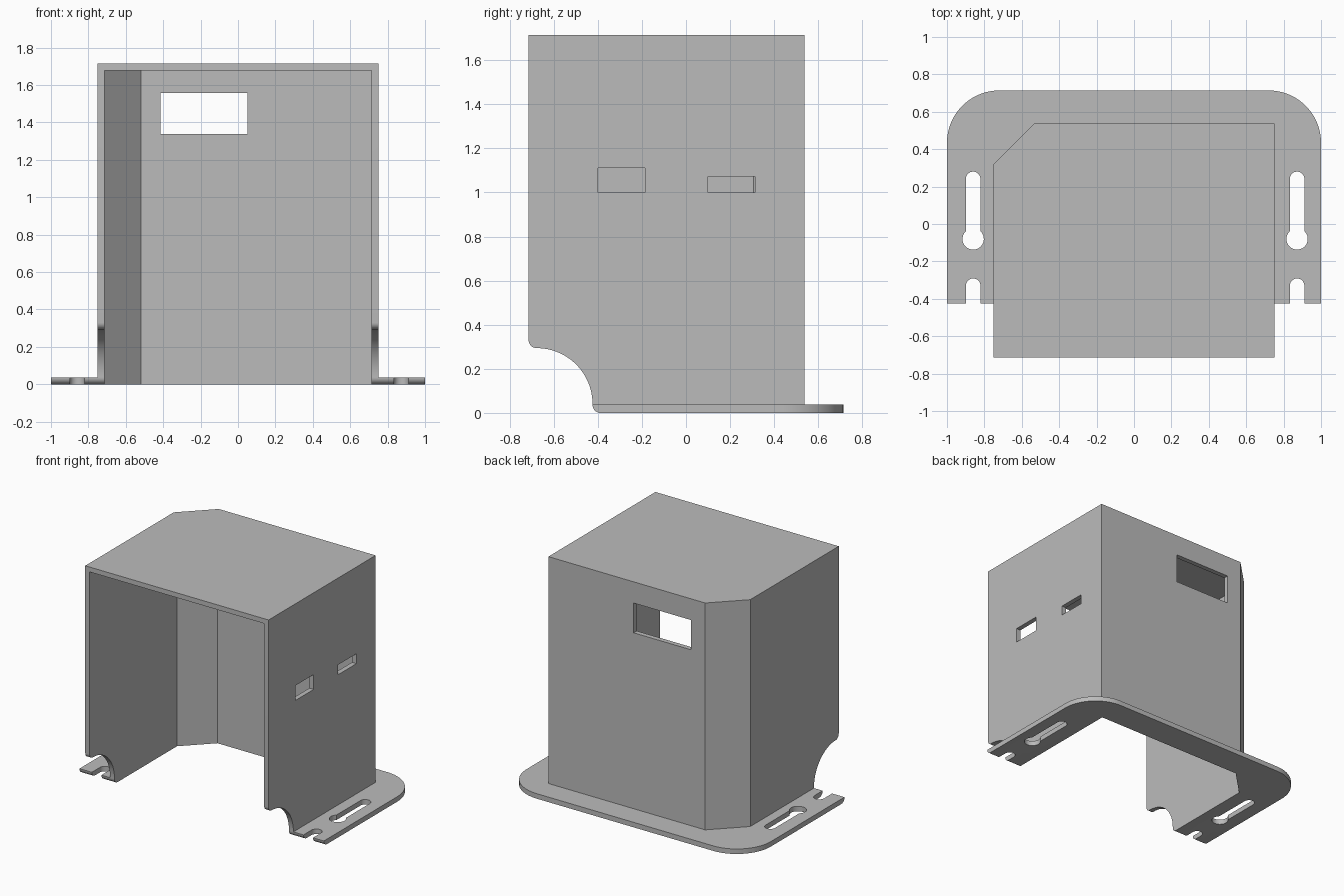
import bpy
import bmesh
from math import sin, cos, asin, radians, degrees

cube = bpy.data.objects.get("Cube")
if cube:
    bpy.data.objects.remove(cube, do_unlink=True)

TOP, WALL, PLATE = 1.715, 0.036, 0.037
HALF_W, FRONT, BACK = 0.75, -0.714, 0.537

grey = bpy.data.materials.new("plain_grey")
grey.use_nodes = True
grey.diffuse_color = (0.5, 0.5, 0.5, 1)
grey.node_tree.nodes["Principled BSDF"].inputs["Base Color"].default_value = (0.5, 0.5, 0.5, 1)


def arc(cx, cy, r, start, end, steps=16):
    angles = [radians(start + (end - start) * i / steps) for i in range(steps + 1)]
    return [(cx + r * cos(a), cy + r * sin(a)) for a in angles]


def rect(u0, u1, v0, v1):
    return [(u0, v0), (u1, v0), (u1, v1), (u0, v1)]


def prism(name, outline, axis, lo, hi):
    """Extrude a 2D outline along the given axis."""
    place = {"x": lambda u, v, w: (w, u, v),
             "y": lambda u, v, w: (u, w, v),
             "z": lambda u, v, w: (u, v, w)}[axis]
    bm = bmesh.new()
    rings = [[bm.verts.new(place(u, v, w)) for u, v in outline] for w in (lo, hi)]
    bm.faces.new(rings[0])
    bm.faces.new(rings[1])
    n = len(outline)
    for i in range(n):
        j = (i + 1) % n
        bm.faces.new((rings[0][i], rings[0][j], rings[1][j], rings[1][i]))
    bmesh.ops.recalc_face_normals(bm, faces=bm.faces)
    mesh = bpy.data.meshes.new(name)
    bm.to_mesh(mesh)
    bm.free()
    mesh.materials.append(grey)
    obj = bpy.data.objects.new(name, mesh)
    bpy.context.collection.objects.link(obj)
    return obj


def combine(target, tool, operation):
    """Apply a boolean and discard the tool."""
    tool.hide_render = True
    mod = target.modifiers.new(operation.lower(), "BOOLEAN")
    mod.operation, mod.object, mod.solver = operation, tool, "EXACT"
    bpy.ops.object.select_all(action="DESELECT")
    bpy.context.view_layer.objects.active = target
    target.select_set(True)
    bpy.ops.object.modifier_apply(modifier=mod.name)
    bpy.data.objects.remove(tool, do_unlink=True)


def footprint(half, front, back, chamfer):
    """Rectangle with its right rear corner cut off."""
    return [(-half, front), (half, front), (half, back),
            (-half + chamfer, back), (-half, back - chamfer)]


# Box with the mounting flange around its foot
cover = prism("mounting_cover", footprint(HALF_W, FRONT, BACK, 0.217), "z", 0, TOP)
r, rear = 0.28, 0.714
flange = ([(-1, -0.65), (1, -0.65)] + arc(1 - r, rear - r, r, 0, 90, 24)
          + arc(r - 1, rear - r, r, 90, 180, 24))
combine(cover, prism("flange", flange, "z", 0, PLATE), "UNION")

# Hollow interior, open at front and bottom
inside = footprint(HALF_W - WALL, -1, BACK - WALL, 0.195)
combine(cover, prism("interior", inside, "z", -0.2, TOP - WALL), "DIFFERENCE")

# Curved relief at the lower front, with rounded edges
fr = 0.036
relief = ([(-1, 0.33)] + arc(FRONT + fr, 0.33, fr, 180, 270, 8)
          + arc(FRONT + fr, 0.04, 0.254, 90, 0, 24)
          + arc(-0.388, fr, fr, 180, 270, 8) + [(-0.388, -0.2), (-1, -0.2)])
combine(cover, prism("front_relief", relief, "x", -1.2, 1.2), "DIFFERENCE")

# Keyholes and open-ended slots in the flange
sr, kr = 0.039, 0.057
a = degrees(asin(sr / kr))
for cx in (-0.86, 0.872):
    keyhole = arc(cx, 0.241, sr, 0, 180) + arc(cx, -0.08, kr, 90 + a, 450 - a, 28)
    combine(cover, prism("keyhole", keyhole, "z", -0.1, 0.1), "DIFFERENCE")
    notch = arc(cx, -0.33, sr, 0, 180) + [(cx - sr, -0.6), (cx + sr, -0.6)]
    combine(cover, prism("notch", notch, "z", -0.1, 0.1), "DIFFERENCE")

# Rear window and the two openings in the left wall
combine(cover, prism("window", rect(-0.415, 0.052, 1.338, 1.558), "y", 0.4, 0.7), "DIFFERENCE")
for opening in (rect(-0.4, -0.187, 1.0, 1.11), rect(0.1, 0.313, 1.0, 1.073)):
    combine(cover, prism("side_opening", opening, "x", 0.6, 0.9), "DIFFERENCE")

bpy.ops.object.select_all(action="DESELECT")
bpy.context.view_layer.objects.active = cover
cover.select_set(True)
bpy.ops.object.shade_smooth_by_angle(angle=radians(30))
